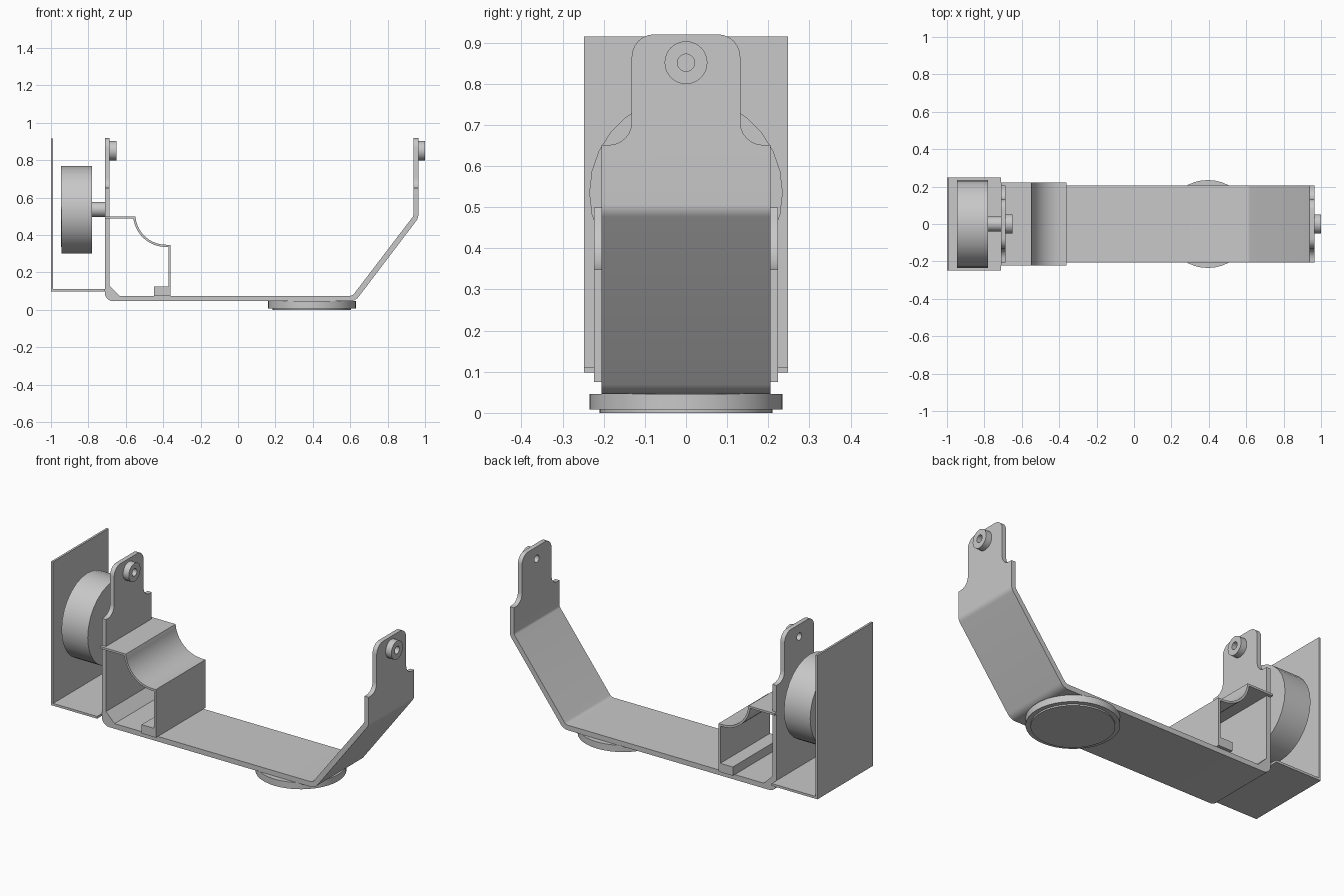
import bpy, bmesh
from math import pi, sin, cos, radians, tan
from mathutils import Vector, Matrix

if "Cube" in bpy.data.objects:
    bpy.data.objects.remove(bpy.data.objects["Cube"], do_unlink=True)

grey = bpy.data.materials.new("plain grey")
grey.use_nodes = True
tone = (0.58, 0.58, 0.58, 1)
grey.diffuse_color = tone
grey.node_tree.nodes["Principled BSDF"].inputs["Base Color"].default_value = tone


def finish(name, bm):
    bmesh.ops.recalc_face_normals(bm, faces=bm.faces)
    mesh = bpy.data.meshes.new(name)
    bm.to_mesh(mesh)
    bm.free()
    mesh.materials.append(grey)
    ob = bpy.data.objects.new(name, mesh)
    bpy.context.collection.objects.link(ob)
    return ob


def activate(ob):
    bpy.ops.object.select_all(action='DESELECT')
    ob.select_set(True)
    bpy.context.view_layer.objects.active = ob


def smooth(ob):
    activate(ob)
    bpy.ops.object.shade_smooth_by_angle(angle=radians(30))


def arc(cx, cy, r, start, end, n=10):
    angles = [radians(start + (end - start) * i / n) for i in range(n + 1)]
    return [(cx + r * cos(a), cy + r * sin(a)) for a in angles]


def rounded(corners, n=6):
    """Closed outline; a third value on a corner is its fillet radius."""
    out = []
    for i, c in enumerate(corners):
        p = Vector(c[:2])
        if len(c) < 3:
            out.append(tuple(p))
            continue
        a = (Vector(corners[i - 1][:2]) - p).normalized()
        b = (Vector(corners[(i + 1) % len(corners)][:2]) - p).normalized()
        half = a.angle(b) / 2
        centre = p + (a + b).normalized() * c[2] / sin(half)
        first = (p + a * c[2] / tan(half) - centre).normalized()
        last = (p + b * c[2] / tan(half) - centre).normalized()
        sweep = pi - 2 * half
        for k in range(n + 1):
            t = k / n
            d = first * sin((1 - t) * sweep) + last * sin(t * sweep)
            out.append(tuple(centre + d.normalized() * c[2]))
    return out


def prism(name, outline, axis, lo, hi):
    """Extrude an outline: axis y takes (x, z) points, axis x takes (y, z)."""
    bm = bmesh.new()
    place = (lambda u, v: (u, lo, v)) if axis == 'y' else (lambda u, v: (lo, u, v))
    face = bm.faces.new([bm.verts.new(place(u, v)) for u, v in outline])
    grown = bmesh.ops.extrude_face_region(bm, geom=[face], use_keep_orig=True)
    move = Vector((0, hi - lo, 0)) if axis == 'y' else Vector((hi - lo, 0, 0))
    bmesh.ops.translate(bm, vec=move,
                        verts=[g for g in grown["geom"] if isinstance(g, bmesh.types.BMVert)])
    return finish(name, bm)


def cylinder(name, radius, lo, hi, centre, axis='x', sides=32):
    """centre is (y, z) along x, or (x, y) along z."""
    bm = bmesh.new()
    mid = (lo + hi) / 2
    if axis == 'x':
        m = Matrix.Translation((mid, *centre)) @ Matrix.Rotation(pi / 2, 4, 'Y')
    else:
        m = Matrix.Translation((*centre, mid))
    bmesh.ops.create_cone(bm, cap_ends=True, segments=sides, radius1=radius,
                          radius2=radius, depth=hi - lo, matrix=m)
    ob = finish(name, bm)
    smooth(ob)
    return ob


def boolean(ob, cutter, operation):
    mod = ob.modifiers.new("shape", 'BOOLEAN')
    mod.object, mod.operation, mod.solver = cutter, operation, 'EXACT'
    activate(ob)
    bpy.ops.object.modifier_apply(modifier=mod.name)
    bpy.data.objects.remove(cutter, do_unlink=True)


def bore(ob, lo, hi):
    boolean(ob, cylinder("bore", 0.021, lo, hi, (0, BOSS_Z), sides=20), 'DIFFERENCE')


BOSS_Z = 0.851
TOP = 0.92

# Bent strap: side profile cut overlong, then trimmed by the outline of its ears
strap = rounded([
    (-0.712, 1), (-0.712, 0.046, 0.045), (0.627, 0.046, 0.06), (0.964, 0.49, 0.05),
    (0.964, 1), (0.938, 1), (0.938, 0.502, 0.025), (0.612, 0.075, 0.03),
    (-0.632, 0.075), (-0.686, 0.129), (-0.686, 1)])
bracket = prism("bracket", strap, 'y', -0.205, 0.205)
half = rounded([(0.25, -0.1), (0.25, 0.651), (0.132, 0.651, 0.055),
                (0.132, TOP, 0.055), (0, TOP), (0, -0.1)])[:-2]
ears = half + [(-y, z) for y, z in reversed(half)]
boolean(bracket, prism("ear_outline", ears, 'x', -1.2, 1.2), 'INTERSECT')
bore(bracket, -1.2, 1.2)
smooth(bracket)

# Pivot bosses on the ears
for name, x in (("motor_side_boss", -0.686), ("far_side_boss", 0.964)):
    boss = cylinder(name, 0.052, x, x + 0.036, (0, BOSS_Z))
    bore(boss, x - 0.1, x + 0.1)
    smooth(boss)

# Motor and its shaft
cylinder("motor", 0.235, -0.945, -0.78, (0, 0.535), sides=28)
cylinder("motor_shaft", 0.04, -0.78, -0.712, (0, 0.537))

# Thin L-shaped guard around the motor
prism("motor_guard", [(-1, 0.098), (-0.712, 0.098), (-0.712, 0.111), (-0.988, 0.111),
                      (-0.988, 0.915), (-1, 0.915)], 'y', -0.248, 0.248)

# Thin curved cover with a foot, open at both ends
cover = ([(-0.712, 0.499), (-0.549, 0.499)] + arc(-0.385, 0.512, 0.164, 185, 270)
         + [(-0.36, 0.348), (-0.36, 0.075), (-0.45, 0.075), (-0.45, 0.125),
            (-0.372, 0.125), (-0.372, 0.336)]
         + arc(-0.385, 0.512, 0.176, 270, 188) + [(-0.712, 0.487)])
smooth(prism("cover", cover, 'y', -0.223, 0.223))

# Round swivel base
cylinder("swivel_disc", 0.235, 0.008, 0.046, (0.395, 0), 'z', 40)
cylinder("swivel_pad", 0.21, 0, 0.008, (0.395, 0), 'z', 40)
